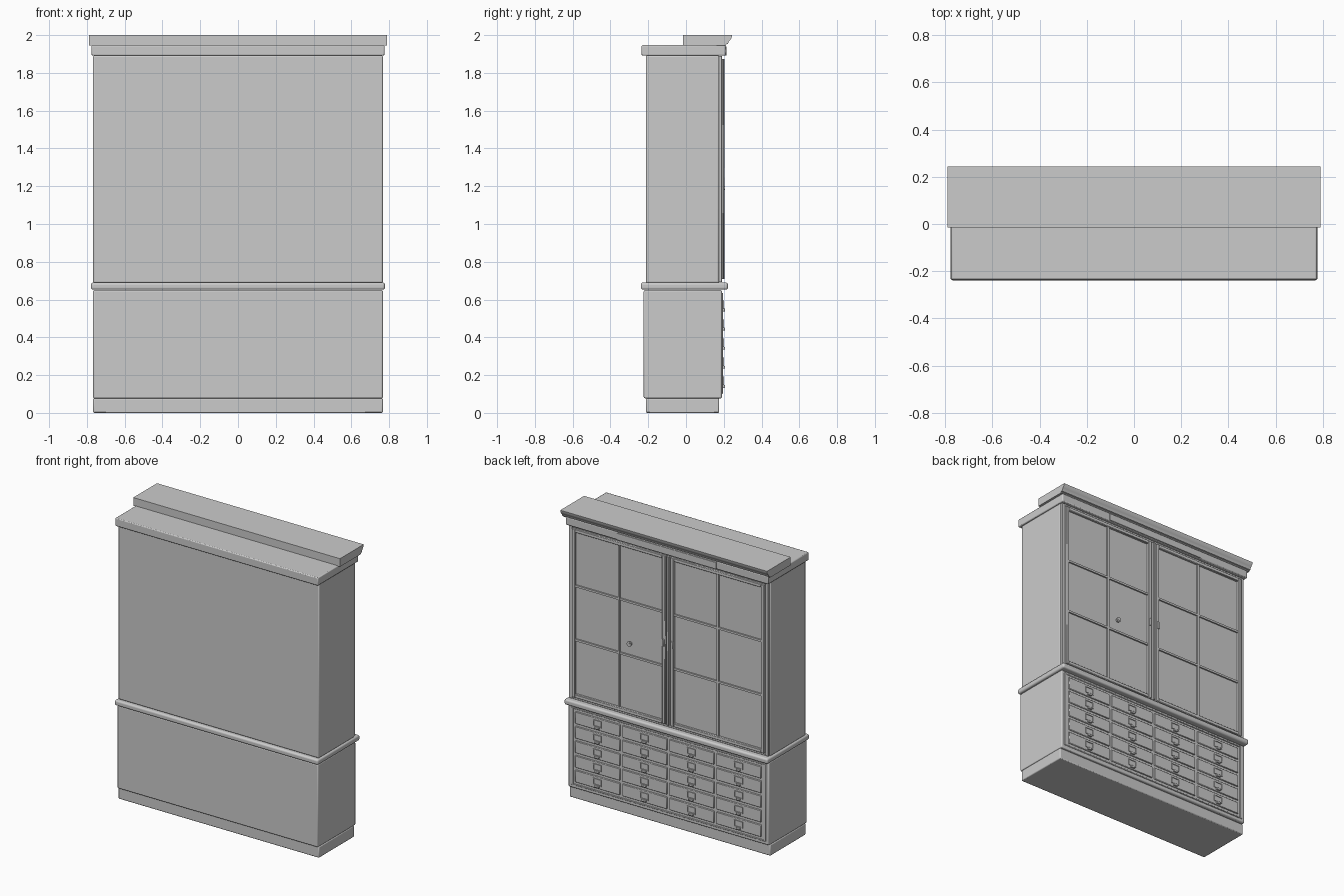
import bpy, bmesh, math

if "Cube" in bpy.data.objects:
    bpy.data.objects.remove(bpy.data.objects["Cube"])


def finish(name, bm, bevel=0.0, segs=2):
    bmesh.ops.recalc_face_normals(bm, faces=bm.faces)
    me = bpy.data.meshes.new(name)
    bm.to_mesh(me)
    bm.free()
    ob = bpy.data.objects.new(name, me)
    bpy.context.collection.objects.link(ob)
    bpy.context.view_layer.objects.active = ob
    ob.select_set(True)
    bpy.ops.object.shade_smooth_by_angle(angle=math.radians(35))
    ob.select_set(False)
    if bevel:
        mod = ob.modifiers.new("soft_edges", 'BEVEL')
        mod.width = bevel
        mod.segments = segs
    return ob


def add_box(bm, x0, x1, y0, y1, z0, z1):
    vs = bmesh.ops.create_cube(bm, size=1)["verts"]
    for v in vs:
        v.co.x = x1 if v.co.x > 0 else x0
        v.co.y = y1 if v.co.y > 0 else y0
        v.co.z = z1 if v.co.z > 0 else z0


def boxes(name, items, bevel=0.0, segs=2):
    bm = bmesh.new()
    for it in items:
        add_box(bm, *it)
    return finish(name, bm, bevel, segs)


# Carcass: plinth, drawer case, waist moulding, display case, top board
boxes("plinth", [(-.767, .767, -.212, .175, 0, .077)], .006)
boxes("lower_case", [(-.767, .767, -.224, .19, .077, .65)], .007)
boxes("waist_moulding", [(-.778, .778, -.239, .222, .652, .69)], .012, 4)
boxes("upper_case", [(-.767, .767, -.212, .175, .688, 1.892)], .007)
boxes("top_board", [(-.775, .775, -.235, .21, 1.891, 1.947)], .006)
boxes("frieze_panel", [(-.38, .38, .2, .214, 1.893, 1.94)], .001, 1)

# Cornice: profile extruded along x
profile = [(-.015, 1.944), (-.015, 2.0), (.244, 2.0), (.241, 1.985),
           (.232, 1.972), (.226, 1.966), (.222, 1.953), (.212, 1.951), (.212, 1.944)]
bm = bmesh.new()
face = bm.faces.new([bm.verts.new((-.79, y, z)) for y, z in profile])
ext = bmesh.ops.extrude_face_region(bm, geom=[face])["geom"]
bmesh.ops.translate(bm, vec=(1.58, 0, 0),
                    verts=[g for g in ext if isinstance(g, bmesh.types.BMVert)])
finish("cornice", bm)

# Case face frame and centre strip around the doors
boxes("face_frame", [(s * .75 - .012, s * .75 + .012, .17, .19, .692, 1.89) for s in (-1, 1)]
      + [(-.738, .738, .17, .19, .692, .706), (-.738, .738, .17, .19, 1.876, 1.89),
         (-.03, .03, .17, .185, .7, 1.88)], .002, 1)

# Glazed doors, two by three panes each
Z0, Z1, W = .708, 1.874, .024
for s, side in ((-1, "left"), (1, "right")):
    xa, xb = sorted((s * .02, s * .735))
    boxes(side + "_door_frame", [
        (xa, xa + W, .175, .2, Z0, Z1), (xb - W, xb, .175, .2, Z0, Z1),
        (xa + W, xb - W, .175, .2, Z0, Z0 + W),
        (xa + W, xb - W, .175, .2, Z1 - W, Z1)], .003, 1)
    xm = (xa + xb) / 2
    bars = [(xm - .007, xm + .007, .175, .195, Z0 + W, Z1 - W)]
    for k in (1, 2):
        z = Z0 + W + (Z1 - Z0 - 2 * W) * k / 3
        bars.append((xa + W, xb - W, .175, .194, z - .007, z + .007))
    boxes(side + "_glazing_bars", bars)
    boxes(side + "_glass", [(xa + W, xb - W, .176, .184, Z0 + W, Z1 - W)])
    # Lock plate on the meeting stile
    xl = s * .034
    boxes(side + "_lock_plate", [(xl - .008, xl + .008, .195, .205, 1.245, 1.297)], .002, 1)
boxes("meeting_strip", [(-.008, .008, .18, .203, Z0, Z1)], .002, 1)

# Round knob
bm = bmesh.new()
for r, y, d in ((.022, .194, .02), (.013, .2, .014)):
    vs = bmesh.ops.create_cone(bm, cap_ends=True, segments=20,
                               radius1=r * .6, radius2=r * .8, depth=d)["verts"]
    for v in vs:
        v.co = (.295 + v.co.x, y + v.co.z * .8, 1.19 + v.co.y)
finish("door_knob", bm)

# Drawer bank: raised border, fronts, label holders and pulls
boxes("drawer_border", [
    (-.745, -.727, .18, .195, .1, .635), (.727, .745, .18, .195, .1, .635),
    (-.727, .727, .18, .195, .1, .108), (-.727, .727, .18, .195, .627, .635)], .002, 1)
fronts, holders, pulls = [], [], []
for c in range(4):
    x = (c - 1.5) * .36
    for r in range(5):
        z = .166 + r * .101
        fronts.append((x - .171, x + .171, .18, .197, z - .042, z + .042))
        a, b = z - .014, z + .026
        holders += [(x - .032, x + .032, .195, .202, b - .005, b),
                    (x - .032, x - .027, .195, .202, a, b - .005),
                    (x + .027, x + .032, .195, .202, a, b - .005),
                    (x - .032, x + .032, .195, .202, a - .005, a)]
        pulls.append((x - .016, x + .016, .195, .207, a - .019, a - .004))
boxes("drawer_fronts", fronts, .003, 1)
boxes("label_holders", holders)
boxes("drawer_pulls", pulls, .003, 2)
